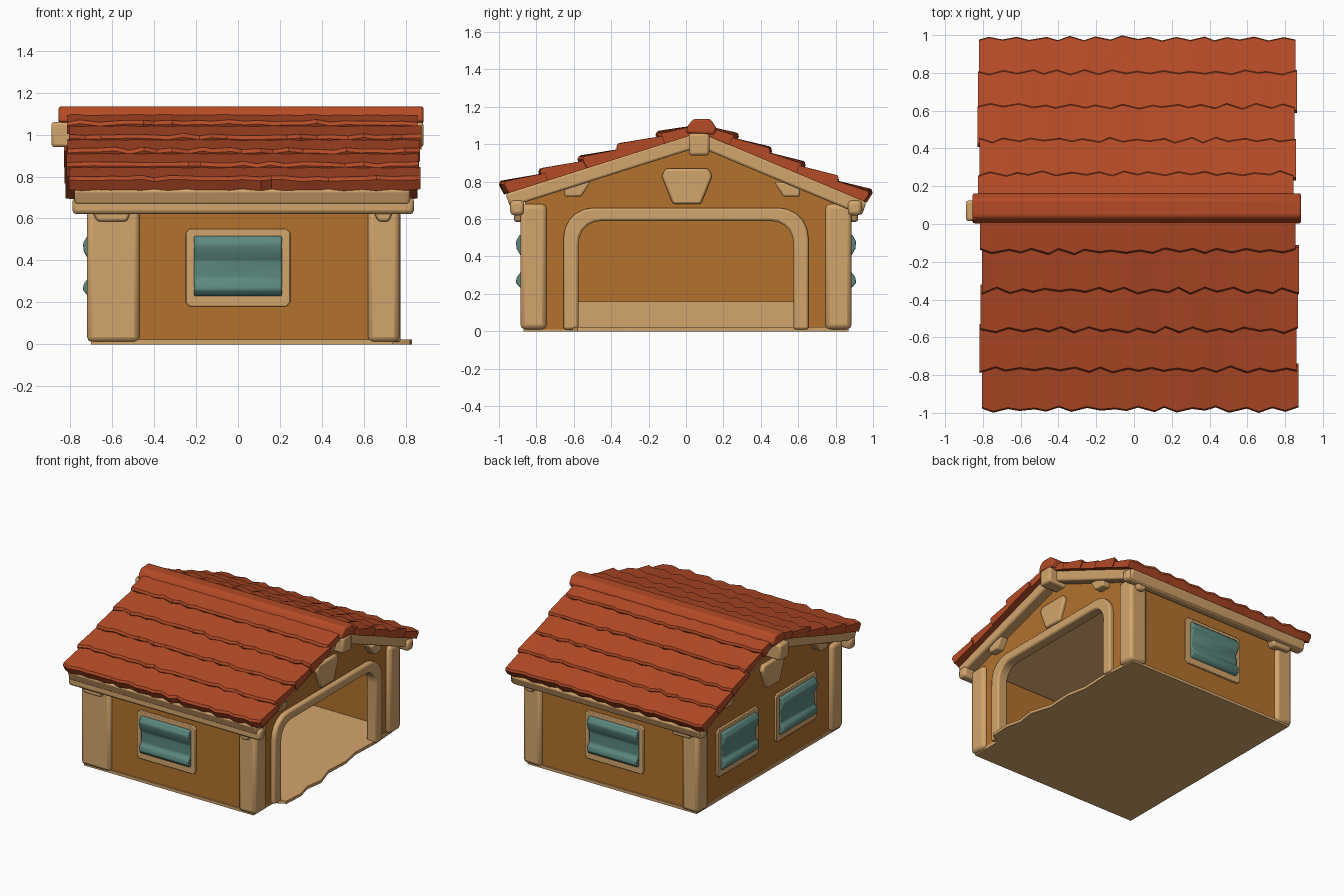
import bpy, bmesh, math, random
from mathutils import Matrix, Vector

random.seed(4)
cube = bpy.data.objects.get("Cube")
if cube:
    bpy.data.objects.remove(cube)


def material(name, rgb):
    m = bpy.data.materials.new(name)
    m.use_nodes = True
    m.diffuse_color = (*rgb, 1)
    m.node_tree.nodes["Principled BSDF"].inputs["Base Color"].default_value = (*rgb, 1)
    return m


ochre = material("ochre_plaster", (0.45, 0.17, 0.027))
tan = material("tan_timber", (0.65, 0.375, 0.15))
red = material("red_tile", (0.46, 0.07, 0.02))
teal = material("teal_shutter", (0.107, 0.25, 0.215))
made = []


def finish(name, bm, mat, bevel=0.0, segments=2):
    bmesh.ops.recalc_face_normals(bm, faces=bm.faces)
    me = bpy.data.meshes.new(name)
    bm.to_mesh(me)
    bm.free()
    me.materials.append(mat)
    ob = bpy.data.objects.new(name, me)
    bpy.context.collection.objects.link(ob)
    if bevel:
        mod = ob.modifiers.new("soft_edges", "BEVEL")
        mod.width = bevel
        mod.segments = segments
        mod.limit_method = "ANGLE"
    made.append(ob)
    return ob


def prism(name, pts, axis, a, b, mat, bevel=0.0):
    """Extrude a 2D outline along one axis, from a to b."""
    place = {"x": lambda p, d: (d, p[0], p[1]),
             "y": lambda p, d: (p[0], d, p[1]),
             "z": lambda p, d: (p[0], p[1], d)}[axis]
    bm = bmesh.new()
    lo = [bm.verts.new(place(p, a)) for p in pts]
    hi = [bm.verts.new(place(p, b)) for p in pts]
    bm.faces.new(lo)
    bm.faces.new(hi)
    for i in range(len(pts)):
        k = (i + 1) % len(pts)
        bm.faces.new((lo[i], lo[k], hi[k], hi[i]))
    return finish(name, bm, mat, bevel)


def box(name, x0, x1, y0, y1, z0, z1, mat, bevel=0.0):
    outline = [(x0, y0), (x1, y0), (x1, y1), (x0, y1)]
    return prism(name, outline, "z", z0, z1, mat, bevel)


def arch(half, top, radius, base):
    """Points of a round-cornered doorway, from one foot to the other."""
    pts = [(-half, base)]
    for side in (-1, 1):
        for k in range(6):
            ang = math.radians(18 * k if side < 0 else 90 - 18 * k)
            pts.append((side * (half - radius + radius * math.cos(ang)),
                        top - radius + radius * math.sin(ang)))
    return pts + [(half, base)]


# Plaster walls
for side, name in ((-1, "front_wall"), (1, "back_wall")):
    box(name, -0.69, 0.74, side * 0.86, side * 0.82, 0.01, 0.68, ochre)
gable_top = [(0.86, 0.66), (0.07, 1.02), (-0.86, 0.69)]
prism("closed_gable_wall", [(-0.86, 0.01), (0.86, 0.01)] + gable_top, "x", -0.69, -0.65, ochre)
door = arch(0.6, 0.61, 0.13, 0.01)
prism("open_gable_wall", door + [(0.86, 0.01)] + gable_top + [(-0.86, 0.01)],
      "x", 0.70, 0.74, ochre)

# Doorway surround
prism("door_surround", arch(0.575, 0.59, 0.12, 0.01) + arch(0.655, 0.66, 0.16, 0.01)[::-1],
      "x", 0.69, 0.775, tan, 0.012)

# Floor with a worn edge spilling out of the doorway
worn = [(0.74, -0.62), (0.82, -0.58), (0.83, -0.42), (0.80, -0.3), (0.82, -0.16),
        (0.77, 0.0), (0.78, 0.2), (0.75, 0.35), (0.76, 0.6)]
prism("floor", [(-0.70, 0.87), (-0.70, -0.87), (0.74, -0.87)] + worn + [(0.74, 0.87)],
      "z", 0.0, 0.022, tan)
box("inner_skirting", -0.65, -0.635, -0.82, 0.82, 0.02, 0.16, tan)

# Corner posts, the front one at the closed end being wider
for side, end in ((-1, "front"), (1, "back")):
    wide = -0.47 if side < 0 else -0.58
    box(end + "_post_closed_end", -0.72, wide, side * 0.885, side * 0.75, 0.01, 0.68, tan, 0.025)
    box(end + "_post_open_end", 0.62, 0.77, side * 0.885, side * 0.745, 0.01, 0.68, tan, 0.025)
    # Eave beam and its corbels
    box(end + "_eave_beam", -0.79, 0.84, side * 0.94, side * 0.865, 0.62, 0.70, tan, 0.02)
    for x0, x1 in ((-0.71, -0.5), (0.63, 0.75)):
        prism(end + "_corbel", [(x0, 0.66), (x0 + 0.04, 0.585), (x1 - 0.03, 0.585), (x1, 0.66)],
              "y", side * 0.92, side * 0.85, tan, 0.012)

# Roof boarding, visible as bargeboards and eave soffit
prism("roof_boarding", [(-0.965, 0.735), (0.07, 1.07), (0.965, 0.69), (0.94, 0.62),
                        (0.07, 0.985), (-0.94, 0.665)], "x", -0.78, 0.82, tan, 0.012)
box("ridge_beam", -0.89, 0.885, 0.015, 0.125, 0.94, 1.06, tan, 0.015)

# Purlin brackets and keystones on both gables
for x0, x1 in ((0.72, 0.80), (-0.76, -0.67)):
    for y, z in ((-0.59, 0.72), (0.55, 0.72)):
        s = math.copysign(1, y)
        prism("purlin_bracket", [(y + s * 0.06, z), (y - s * 0.03, z), (y - s * 0.08, z + 0.08),
                                 (y + s * 0.06, z + 0.07)], "x", x0, x1, tan, 0.01)
    mid = 0.765 if x0 > 0 else -0.715
    prism("keystone", [(-0.07, 0.68), (0.08, 0.68), (0.14, 0.83), (0.12, 0.87), (-0.11, 0.87),
                       (-0.13, 0.83)], "x", mid - 0.04, mid, tan, 0.012)


# Windows: timber surround with a bulging slatted shutter
def window(name, x, y, turn):
    frame = prism(name + "_frame", [(-0.25, 0.2), (-0.23, 0.18), (0.23, 0.18), (0.25, 0.2),
                                    (0.25, 0.53), (0.23, 0.55), (-0.23, 0.55), (-0.25, 0.53)],
                  "y", -0.014, 0.01, tan, 0.005)
    slats = [(0.01, 0.22), (-0.03, 0.235), (-0.05, 0.26), (-0.045, 0.29), (-0.024, 0.315),
             (-0.022, 0.40), (-0.045, 0.44), (-0.05, 0.48), (-0.03, 0.515), (0.01, 0.52)]
    shutter = prism(name + "_shutter", slats, "x", -0.21, 0.21, teal, 0.008)
    for ob in (frame, shutter):
        ob.data.transform(Matrix.Translation((x, y, 0)) @ Matrix.Rotation(turn, 4, "Z"))


window("front_window", 0, -0.86, 0)
window("back_window", 0, 0.86, math.pi)
for y in (-0.34, 0.37):
    window("end_window", -0.69, y, -math.pi / 2)


# Tile courses: overlapping strips with a ragged lower lip
def slope(name, ridge, eave, x0, x1, courses=5, columns=24):
    ridge, eave = Vector(ridge), Vector(eave)
    run = eave - ridge
    normal = Vector((-run.y, run.x)).normalized()
    if normal.y < 0:
        normal.negate()
    for i in range(courses):
        bm = bmesh.new()
        rows = []
        shift = [random.uniform(-0.012, 0.012) for _ in range(2)]
        for j in range(columns + 1):
            x = x0 + (x1 - x0) * j / columns
            x += shift[0] if j == 0 else shift[1] if j == columns else random.uniform(-0.015, 0.015)
            scallop = 0.008 if (j + i) % 2 else -0.008
            low = (i + 1) / courses + scallop + random.uniform(-0.006, 0.006)
            lift = 0.012 + scallop * 0.6 + random.uniform(-0.005, 0.005)
            col = []
            for t, h in ((i / courses - 0.02, -0.055), (i / courses - 0.02, -0.012),
                         (low - 0.012, lift), (low, lift - 0.015), (low - 0.01, -0.055)):
                p = ridge + run * max(t, 0) + normal * h
                col.append(bm.verts.new((x, p.x, p.y)))
            rows.append(col)
        for a, b in zip(rows, rows[1:]):
            for k in range(len(a)):
                m = (k + 1) % len(a)
                bm.faces.new((a[k], a[m], b[m], b[k]))
        bm.faces.new(rows[0])
        bm.faces.new(rows[-1])
        finish(f"{name}_course_{i + 1}", bm, red)


slope("front_roof", (0.06, 1.115), (-0.985, 0.785), -0.81, 0.865)
slope("back_roof", (0.09, 1.115), (0.985, 0.74), -0.825, 0.855)

# Ridge capping
prism("ridge_cap", [(0.0, 1.06), (0.01, 1.10), (0.04, 1.135), (0.13, 1.135), (0.165, 1.085),
                    (0.15, 1.05)], "x", -0.855, 0.885, red, 0.012)

# Smooth shading with crisp edges
bpy.ops.object.select_all(action="DESELECT")
for ob in made:
    ob.select_set(True)
bpy.context.view_layer.objects.active = made[0]
bpy.ops.object.shade_smooth_by_angle(angle=math.radians(35))
